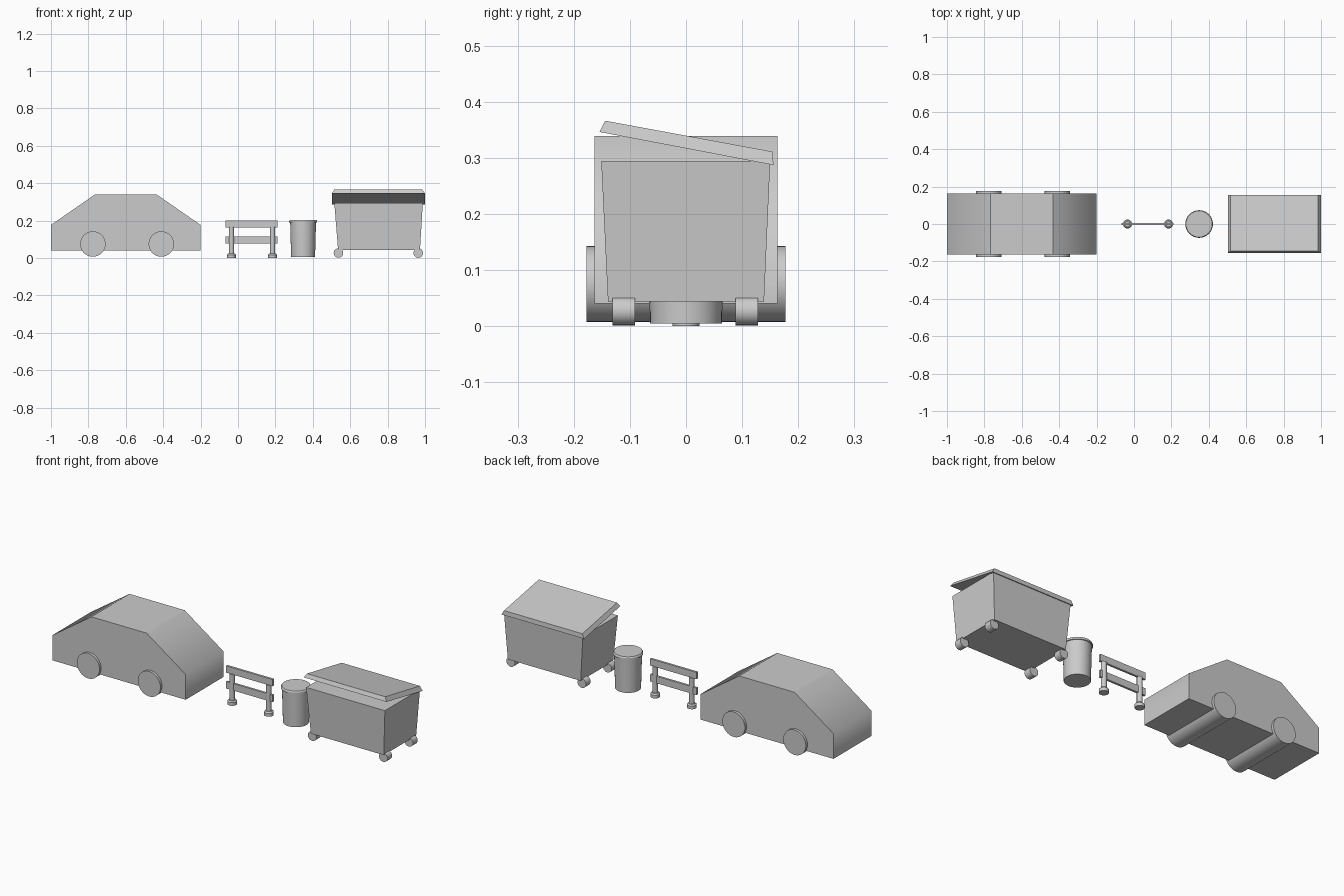
import bpy, bmesh, math

if "Cube" in bpy.data.objects:
    bpy.data.objects.remove(bpy.data.objects["Cube"])


def finish(name, bm, smooth=True):
    bmesh.ops.recalc_face_normals(bm, faces=bm.faces)
    me = bpy.data.meshes.new(name)
    bm.to_mesh(me)
    bm.free()
    ob = bpy.data.objects.new(name, me)
    bpy.context.collection.objects.link(ob)
    if smooth:
        bpy.context.view_layer.objects.active = ob
        ob.select_set(True)
        bpy.ops.object.shade_smooth_by_angle(angle=math.radians(30))
        ob.select_set(False)
    return ob


def loft(name, rings, smooth=True):
    """Skin a list of equal-length rings and cap both ends."""
    bm = bmesh.new()
    vs = [[bm.verts.new(p) for p in r] for r in rings]
    n = len(rings[0])
    for a, b in zip(vs, vs[1:]):
        for i in range(n):
            j = (i + 1) % n
            bm.faces.new((a[i], a[j], b[j], b[i]))
    bm.faces.new(vs[0])
    bm.faces.new(vs[-1])
    return finish(name, bm, smooth)


def turned(name, x, y, profile, n=32):
    """Round part on a vertical axis from (radius, z) pairs."""
    ang = [2 * math.pi * i / n for i in range(n)]
    return loft(name, [[(x + r * math.cos(a), y + r * math.sin(a), z) for a in ang]
                       for r, z in profile])


def roller(name, x, z, r, y0, y1, n=32):
    """Cylinder along y."""
    ang = [2 * math.pi * i / n for i in range(n)]
    return loft(name, [[(x + r * math.cos(a), y, z + r * math.sin(a)) for a in ang]
                       for y in (y0, y1)])


def rect(x0, x1, y0, y1, z0, z1=None):
    """Rectangle whose height runs from z0 at y0 to z1 at y1."""
    z1 = z0 if z1 is None else z1
    return [(x0, y0, z0), (x1, y0, z0), (x1, y1, z1), (x0, y1, z1)]


# car: extruded side profile, wheels running the full width
side = [(-1, .04), (-.2, .04), (-.2, .177), (-.434, .339), (-.766, .339), (-1, .177)]
car = loft("car_body", [[(x, y, z) for x, z in side] for y in (-.163, .163)], False)
bm = bmesh.new()
bm.from_mesh(car.data)
for f in bm.faces:
    f.smooth = True
for e in bm.edges:
    # only the bonnet and boot edges are softly shaded
    e.smooth = all(abs(v.co.z - .177) < .001 for v in e.verts)
bm.to_mesh(car.data)
bm.free()
for label, x in (("rear", -.776), ("front", -.41)):
    roller(f"car_{label}_wheels", x, .075, .068, -.177, .177)

# barrier: two rails on round posts with feet
for label, z0, z1 in (("top", .163, .2), ("lower", .077, .115)):
    loft(f"barrier_{label}_rail", [rect(-.067, .211, -.006, .006, z) for z in (z0, z1)], False)
for label, x in (("left", -.035), ("right", .185)):
    turned(f"barrier_{label}_post", x, 0, [(.014, .015), (.014, .165)], 16)
    turned(f"barrier_{label}_foot", x, 0, [(.024, 0), (.024, .017), (.018, .024)], 24)

# rubbish bin
turned("bin_body", .348, 0, [(.064, .005), (.069, .192)])
turned("bin_lid", .348, 0, [(.074, .19), (.074, .198), (.07, .204)])

# skip container: tapered body, tilted lid, four casters
loft("skip_body", [rect(.535, .973, -.139, .139, .044),
                   rect(.515, .988, -.151, .15, .294)], False)
loft("skip_lid", [rect(.503, 1, -.154, .156, .346, .287),
                  rect(.515, .985, -.144, .154, .366, .311)], False)
for i, x in enumerate((.537, .964)):
    for j, y in enumerate((-.111, .108)):
        roller(f"skip_caster_{i}{j}", x, .027, .0255, y - .02, y + .02, 24)
